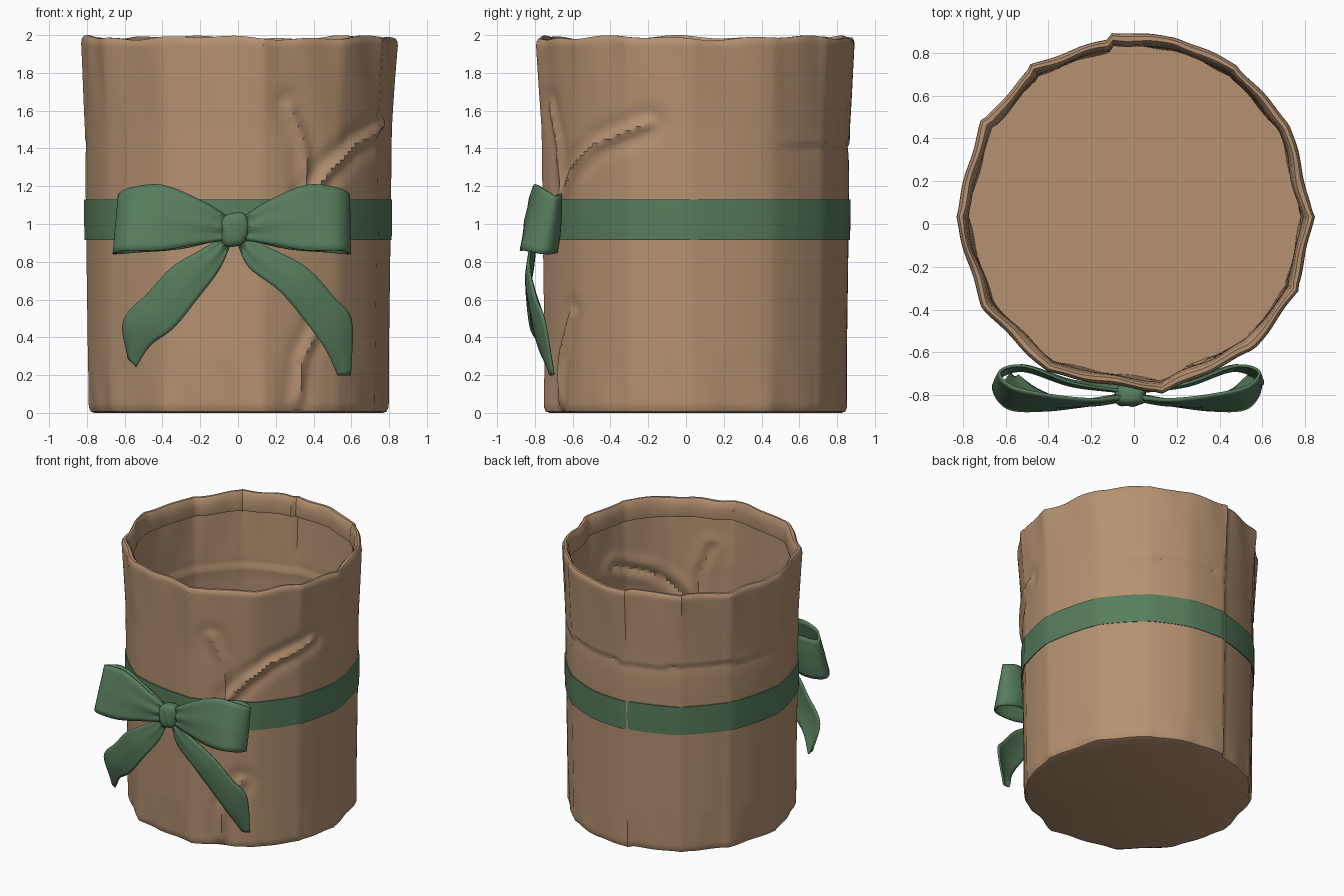
import bpy, bmesh, math
from mathutils import Vector

if "Cube" in bpy.data.objects:
    bpy.data.objects.remove(bpy.data.objects["Cube"])

def material(name, rgb):
    m = bpy.data.materials.new(name)
    m.diffuse_color = (*rgb, 1)
    m.use_nodes = True
    m.node_tree.nodes["Principled BSDF"].inputs["Base Color"].default_value = m.diffuse_color
    return m

PAPER = material("brown paper", (0.46, 0.285, 0.165))
GREEN = material("green ribbon", (0.095, 0.205, 0.11))
CY = 0.048  # centre of the pot in y

def finish(name, bm, mat, angle=35):
    bmesh.ops.recalc_face_normals(bm, faces=bm.faces)
    me = bpy.data.meshes.new(name)
    bm.to_mesh(me)
    bm.free()
    ob = bpy.data.objects.new(name, me)
    bpy.context.collection.objects.link(ob)
    me.materials.append(mat)
    bpy.ops.object.select_all(action='DESELECT')
    ob.select_set(True)
    bpy.context.view_layer.objects.active = ob
    bpy.ops.object.shade_smooth_by_angle(angle=math.radians(angle))
    return ob

# Irregular polygon outline of the paper wrap: (angle in degrees, radius)
CORNERS = [(-147, .832), (-119, .82), (-83, .835), (-49, .845), (-24, .84), (0, .83), (29, .825),
           (53, .836), (76, .842), (97, .836), (125, .812), (148, .823), (180, .83), (213, .832)]

def polygon_radius(deg):
    while deg < -147: deg += 360
    while deg >= 213: deg -= 360
    for (a, ra), (b, rb) in zip(CORNERS, CORNERS[1:]):
        if a <= deg <= b:
            t, s, full = (math.radians(v) for v in (deg - a, b - deg, b - a))
            return ra * rb * math.sin(full) / (ra * math.sin(s) + rb * math.sin(t))
    return .83

# Creases as paths of (angle, height), with ridge height
CREASES = [([(-70, 1.62), (-64, 1.42), (-63, 1.15)], .014),
           ([(-62, 1.14), (-52, 1.30), (-40, 1.42), (-18, 1.53)], .02),
           ([(-66, .07), (-64, .3), (-55, .52)], .016)]

def crease(deg, z):
    out = 0
    if -85 < deg < -5:
        p = Vector((math.radians(deg) * .8, z))
        for path, amp in CREASES:
            best = 9
            for a, b in zip(path, path[1:]):
                A, B = (Vector((math.radians(q[0]) * .8, q[1])) for q in (a, b))
                t = max(0, min(1, (p - A).dot(B - A) / (B - A).length_squared))
                best = min(best, (p - A.lerp(B, t)).length)
            out += amp * math.exp(-(best / .02) ** 2) - amp * .6 * math.exp(-((best - .06) / .04) ** 2)
    if 25 < deg < 190:  # horizontal fold round the back
        fade = min(1, (deg - 25) / 20, (190 - deg) / 20)
        d = 1.43 + .008 * math.sin(math.radians(deg * 6)) - z
        if d > 0:
            out -= .014 * fade * math.exp(-d / .07)
    return out

def wall_radius(deg, z, folds=True):
    base = .788 + .014 * min(z, 1) + .012 * max(0, z - 1)
    top = max(0, (z - 1.5) / .5)
    low = max(0, 1 - z / .3)
    k = .45 + .4 * top + .3 * low
    poly = polygon_radius(deg) - .822
    a = math.radians(deg)
    r = base + k * poly + .018 * top
    if folds:
        r += crease(deg, z) + .005 * max(top, low) * math.sin(17 * a + 4 * z)
    return r

def lathe(rows, n, folds=True, closed=False):
    """Rings of (offset from wall, height, scale) joined into a surface."""
    bm = bmesh.new()
    rings = []
    for off, z, scale in rows:
        ring = []
        for i in range(n):
            deg = -147 + 360 * i / n
            d = deg if deg <= 195 else deg - 360
            a = math.radians(deg)
            o = off
            if off < -.03:
                o *= 1 + .18 * math.sin(9 * a) * math.sin(4 * a + 1)
            r = (wall_radius(d, z, folds) + o) * scale
            zz = z
            if z > 1.8:
                zz -= (z - 1.8) / .2 * (.014 + .008 * math.sin(5 * a + 1) + .006 * math.sin(13 * a))
            ring.append(bm.verts.new((r * math.cos(a), CY + 1.01 * r * math.sin(a), zz)))
        rings.append(ring)
    pairs = list(zip(rings, rings[1:])) + ([(rings[-1], rings[0])] if closed else [])
    for p, q in pairs:
        for i in range(n):
            j = (i + 1) % n
            bm.faces.new((p[i], p[j], q[j], q[i]))
    if not closed:
        bm.faces.new(rings[0])
        bm.faces.new(rings[-1])
    return bm

# Paper pot: base, outer wall, folded-over lip, inner wall, floor
rows = [(-.03, 0, 1), (-.01, .008, 1), (-.001, .03, 1)]
rows += [(0, .055 + 1.905 * i / 86, 1) for i in range(87)]
rows += [(-.004, 1.985, 1), (-.015, 2.0, 1), (-.032, 2.0, 1), (-.045, 1.98, 1), (-.048, 1.93, 1),
         (-.05, 1.87, 1), (-.046, 1.85, 1), (-.018, 1.855, 1)]
rows += [(-.018, 1.83 - 1.8 * i / 70, 1) for i in range(71)]
finish("paper_pot", lathe(rows, 180), PAPER, 40)

# Ribbon band round the pot
band = [(-.006, .92, 1), (.008, .915, 1), (.009, 1.02, 1), (.008, 1.13, 1), (-.006, 1.13, 1)]
finish("ribbon_band", lathe(band, 144, False, True), GREEN)

def spline(pts, t):
    """Catmull-Rom point at t in 0..1."""
    P = [Vector(p) for p in pts]
    P = [2 * P[0] - P[1]] + P + [2 * P[-1] - P[-2]]
    f = t * (len(pts) - 1)
    i = min(int(f), len(pts) - 2)
    u = f - i
    a, b, c, d = P[i:i + 4]
    return .5 * (2 * b + (c - a) * u + (2 * a - 5 * b + 4 * c - d) * u * u + (3 * b - a - 3 * c + d) * u ** 3)

def ribbon(name, top, bottom, bulge, pleat, n=48, m=10, loop=False):
    """Cloth strip between two edge curves, with pleats near the knot."""
    bm = bmesh.new()
    grid = []
    for i in range(n + 1):
        t = i / n
        A, B = spline(top, t), spline(bottom, t)
        near = math.exp(-t / .13) + (math.exp(-(1 - t) / .1) if loop else 0)
        row = []
        for j in range(m + 1):
            s = j / m
            p = A.lerp(B, s)
            side = math.cos(math.pi * t) if loop else 1
            p.y -= side * bulge * math.sin(math.pi * s) + pleat * near * math.sin(s * 15)
            row.append(bm.verts.new(p))
        grid.append(row)
    for i in range(n):
        for j in range(m):
            bm.faces.new((grid[i][j], grid[i + 1][j], grid[i + 1][j + 1], grid[i][j + 1]))
    ob = finish(name, bm, GREEN, 50)
    mod = ob.modifiers.new("thickness", 'SOLIDIFY')
    mod.thickness = .013
    mod.offset = 0
    return ob

# Bow loops, the left one mirrored and slightly longer
loop_top = [(.02, -.80, 1.03), (.16, -.82, 1.12), (.36, -.80, 1.205), (.53, -.76, 1.19),
            (.585, -.69, 1.15), (.47, -.665, 1.16), (.25, -.745, 1.12), (.02, -.78, 1.02)]
loop_bot = [(.02, -.80, .92), (.16, -.84, .895), (.36, -.87, .86), (.53, -.86, .86),
            (.59, -.75, .84), (.47, -.685, .85), (.25, -.755, .87), (.02, -.78, .93)]
ribbon("bow_loop_right", loop_top, loop_bot, .015, .012, loop=True)

def flip(pts, lean):
    return [(-1.06 * x - .025 - lean * x, y, z) for x, y, z in pts]
ribbon("bow_loop_left", flip(loop_top, -.03), flip(loop_bot, .01), .015, .012, loop=True)

# Hanging tails
ribbon("bow_tail_right",
       [(.0, -.79, .95), (.15, -.82, .88), (.36, -.83, .77), (.51, -.795, .61), (.60, -.75, .49), (.595, -.70, .2)],
       [(.0, -.79, .90), (.06, -.81, .77), (.22, -.835, .645), (.36, -.81, .48), (.46, -.775, .34), (.53, -.71, .2)],
       .012, .01)
ribbon("bow_tail_left",
       [(-.04, -.79, .95), (-.20, -.82, .86), (-.35, -.83, .77), (-.47, -.80, .64), (-.605, -.75, .49), (-.58, -.70, .29)],
       [(-.04, -.79, .90), (-.10, -.81, .76), (-.21, -.835, .61), (-.34, -.82, .45), (-.46, -.77, .36), (-.54, -.71, .245)],
       .012, .01)

# Knot with soft folds
bm = bmesh.new()
bmesh.ops.create_uvsphere(bm, u_segments=40, v_segments=24, radius=1)
for v in bm.verts:
    x, y, z = v.co
    fold = 1 + .07 * math.sin(9 * x + 3 * z) * (1 - abs(z))
    square = 1 / max(.75, (abs(x) ** 3 + abs(y) ** 3 + abs(z) ** 3) ** (1 / 3))
    v.co = (-.02 + .073 * x * fold * square, -.80 + .052 * y * fold * square, .97 + .09 * z * square + .012 * x)
finish("bow_knot", bm, GREEN, 60)
